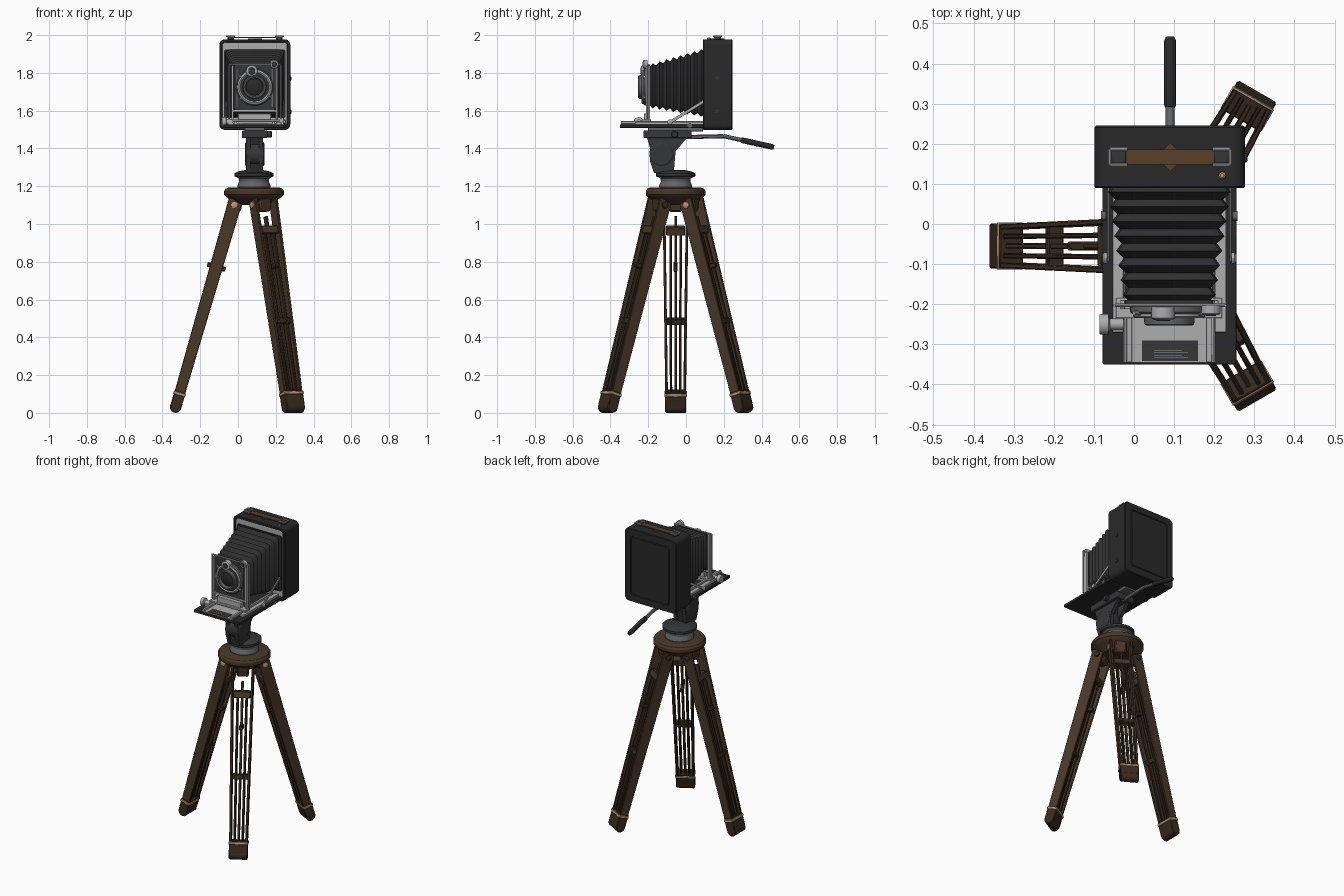
import bpy, bmesh, math
from mathutils import Vector as V

CX, CY = 0.085, -0.055   # tripod axis
LX = 0.088               # camera centre line


def material(name, r, g, b):
    m = bpy.data.materials.new(name)
    m.diffuse_color = (r, g, b, 1)
    return m


BLACK = material("black leather", 0.022, 0.022, 0.022)
BELLOW = material("bellows black", 0.028, 0.028, 0.028)
DARK = material("dark metal", 0.036, 0.037, 0.04)
STEEL = material("steel grey", 0.12, 0.13, 0.14)
SILVER = material("light silver", 0.42, 0.42, 0.42)
WOOD = material("brown wood", 0.066, 0.038, 0.021)
DWOOD = material("dark wood", 0.04, 0.023, 0.014)
STRAP = material("strap leather", 0.1, 0.05, 0.022)
BRASS = material("brass", 0.5, 0.33, 0.19)


def make(name, bm, mat):
    bmesh.ops.recalc_face_normals(bm, faces=bm.faces)
    me = bpy.data.meshes.new(name)
    bm.to_mesh(me)
    bm.free()
    me.materials.append(mat)
    ob = bpy.data.objects.new(name, me)
    bpy.context.collection.objects.link(ob)
    return ob


def add_loft(bm, rings):
    vs = [[bm.verts.new(p) for p in r] for r in rings]
    n = len(vs[0])
    for a, b in zip(vs, vs[1:]):
        for i in range(n):
            bm.faces.new((a[i], a[(i + 1) % n], b[(i + 1) % n], b[i]))
    bm.faces.new(vs[0])
    bm.faces.new(vs[-1])


def loft(name, rings, mat):
    bm = bmesh.new()
    add_loft(bm, rings)
    return make(name, bm, mat)


def box(name, x, y, z, mat, bevel=0):
    """Box from (min, max) ranges."""
    ob = loft(name, [[(x[0], y[0], h), (x[1], y[0], h), (x[1], y[1], h), (x[0], y[1], h)] for h in z], mat)
    if bevel:
        m = ob.modifiers.new("edge", 'BEVEL')
        m.width, m.segments = bevel, 2
    return ob


def bar(name, p0, p1, w, t, side, mat, bevel=0.003):
    """Tapering beam: w = (start, end) depth, t = thickness along side."""
    p0, p1, s = V(p0), V(p1), V(side).normalized()
    d = (p1 - p0).normalized().cross(s).normalized()
    rings = [[p + d * k * a / 2 + s * t * b / 2 for a, b in ((-1, -1), (1, -1), (1, 1), (-1, 1))]
             for p, k in ((p0, w[0]), (p1, w[1]))]
    ob = loft(name, rings, mat)
    m = ob.modifiers.new("edge", 'BEVEL')
    m.width = bevel
    return ob


def lathe(name, prof, origin, axis, mat, n=32):
    """Turned part: prof is (radius, distance along axis)."""
    q = V((0, 0, 1)).rotation_difference(V(axis))
    o = V(origin)
    return loft(name, [[o + q @ V((r * math.cos(k * math.tau / n), r * math.sin(k * math.tau / n), h))
                        for k in range(n)] for r, h in prof], mat)


def rods(name, paths, r, mat, n=8):
    """Round rods along straight segments."""
    bm = bmesh.new()
    for pts in paths:
        for a, b in zip(pts, pts[1:]):
            a, b = V(a), V(b)
            q = V((0, 0, 1)).rotation_difference(b - a)
            ring = [q @ V((r * math.cos(k * math.tau / n), r * math.sin(k * math.tau / n), 0)) for k in range(n)]
            add_loft(bm, [[a + v for v in ring], [b + v for v in ring]])
    return make(name, bm, mat)


def rrect(y, x0, x1, z0, z1, r, n=4):
    """Rounded rectangle ring in the xz plane."""
    pts = []
    for i, (x, z) in enumerate(((x1 - r, z1 - r), (x0 + r, z1 - r), (x0 + r, z0 + r), (x1 - r, z0 + r))):
        for k in range(n + 1):
            a = (i + k / n) * math.pi / 2
            pts.append((x + r * math.cos(a), y, z + r * math.sin(a)))
    return pts


# --- Tripod legs ---
for i, deg in enumerate((180, 60, -60)):
    a = math.radians(deg)
    U, S = V((math.cos(a), math.sin(a), 0)), V((-math.sin(a), math.cos(a), 0))

    def P(z, v=0.0, out=0.0):
        """Point on the leg axis at height z, shifted sideways and outwards."""
        rad = 0.105 + (1.1 - z) * 0.31 / 1.07 + out
        return V((CX, CY, z)) + U * rad + S * v

    for k in (-1, 1):
        bar(f"leg_{i}_side_rail", P(1.13, 0.062 * k), P(0.04, 0.047 * k), (0.075, 0.056), 0.014, S, WOOD)
        bar(f"leg_{i}_inner_rail", P(0.98, 0.027 * k), P(0.04, 0.024 * k), (0.045, 0.045), 0.013, S, DWOOD)
        lathe(f"leg_{i}_hinge_bolt", [(0.018, 0), (0.018, 0.008), (0.01, 0.012)],
              P(1.1, 0.069 * k), S * k, DWOOD if k * (1 if i else -1) > 0 else BRASS, 12)
    bar(f"leg_{i}_centre_slat", P(1.04), P(0.08), (0.03, 0.03), 0.014, S, WOOD)
    bar(f"leg_{i}_top_brace", P(0.985), P(0.945), (0.055, 0.055), 0.1, S, WOOD)
    bar(f"leg_{i}_mid_brace", P(0.5), P(0.47), (0.04, 0.04), 0.1, S, DWOOD)
    bar(f"leg_{i}_lock_knob", P(0.785), P(0.76), (0.1, 0.1), 0.022, S, DWOOD)
    # Foot with rounded end and brass clamp
    bar(f"leg_{i}_foot", P(0.115), P(0.035), (0.06, 0.06), 0.112, S, DWOOD)
    lathe(f"leg_{i}_foot_roller", [(0.026, 0), (0.031, 0.005), (0.031, 0.107), (0.026, 0.112)],
          P(0.031, -0.056), S, DWOOD, 16)
    bar(f"leg_{i}_brass_clamp", P(0.108), P(0.092), (0.066, 0.066), 0.118, S, BRASS)
    # Hinge lug under the hub
    bar(f"leg_{i}_hinge_lug", P(1.155, 0, 0.005), P(1.065, 0, -0.02), (0.08, 0.05), 0.07, S, WOOD, 0.008)

# --- Hub and panning base ---
lathe("tripod_hub", [(0.09, 1.10), (0.135, 1.135), (0.15, 1.145), (0.158, 1.155), (0.158, 1.175), (0.15, 1.187),
                     (0.135, 1.193)], (CX, CY, 0), (0, 0, 1), WOOD, 40)
lathe("pan_base", [(0.085, 1.19), (0.088, 1.20), (0.085, 1.21), (0.078, 1.225), (0.08, 1.24), (0.095, 1.25)],
      (CX, CY, 0), (0, 0, 1), STEEL, 40)
lathe("pan_disc", [(0.095, 1.248), (0.104, 1.253), (0.104, 1.268), (0.085, 1.278), (0.05, 1.285)],
      (CX, CY, 0), (0, 0, 1), DARK, 40)

# --- Tilt head ---
cheek = ((-0.21, 1.47), (0.03, 1.47), (0.0, 1.45), (-0.055, 1.385), (-0.065, 1.27), (-0.17, 1.27), (-0.19, 1.33),
         (-0.19, 1.40))
for k in (-1, 1):
    loft("tilt_cheek", [[(LX + k * d, y, z) for y, z in cheek] for d in (0.022, 0.045)], DARK)
lathe("tilt_barrel", [(0.055, -0.052), (0.064, -0.046), (0.064, 0.046), (0.055, 0.052)],
      (LX, -0.13, 1.37), (1, 0, 0), DARK, 32)
box("tilt_core", (LX - 0.024, LX + 0.024), (-0.17, -0.07), (1.27, 1.46), BLACK)
box("head_plate", (0.02, 0.156), (-0.225, 0.03), (1.455, 1.495), DARK, 0.006)
box("quick_release", (0.035, 0.141), (-0.2, 0.09), (1.49, 1.512), STEEL, 0.003)
lathe("release_knob", [(0.016, 0), (0.018, 0.004), (0.018, 0.02), (0.014, 0.024)], (0.155, -0.06, 1.475), (1, 0, 0), DARK, 16)
rods("pan_handle_rod", [[(0.09, 0.0, 1.46), (0.09, 0.2, 1.465), (0.09, 0.34, 1.434)]], 0.011, STEEL, 12)
lathe("pan_handle_grip", [(0.012, 0), (0.015, 0.006), (0.015, 0.17), (0.011, 0.18)],
      (0.09, 0.29, 1.445), (0, 0.976, -0.215), BLACK, 16)

# --- Camera body with front recess and rear panel groove ---
bx = (-0.099, 0.277, 1.498, 1.978)


def body_ring(y, d, r):
    return rrect(y, bx[0] + d, bx[1] - d, bx[2] + d, bx[3] - d, r, 5)


loft("camera_body", [body_ring(0.112, 0.016, 0.018), body_ring(0.09, 0.014, 0.02), body_ring(0.09, 0.003, 0.028),
                     body_ring(0.094, 0, 0.03), body_ring(0.241, 0, 0.03), body_ring(0.245, 0.004, 0.028),
                     body_ring(0.245, 0.044, 0.02), body_ring(0.24, 0.047, 0.018), body_ring(0.24, 0.052, 0.016),
                     body_ring(0.245, 0.055, 0.015)], BLACK)
loft("front_frame", [rrect(y, -0.083, 0.26, 1.516, 1.962, 0.018) for y in (0.113, 0.1)], SILVER)
loft("front_opening", [rrect(y, -0.074, 0.251, 1.56, 1.925, 0.012) for y in (0.1, 0.094)], BLACK)
for z in (1.595, 1.77):
    lathe("side_stud", [(0.012, 0), (0.012, 0.004), (0.007, 0.007)], (0.276, 0.165, z - 0.0), (1, 0, 0), DARK, 12)

# --- Carry strap on top ---
box("carry_strap", (-0.03, 0.215), (0.148, 0.186), (1.984, 1.99), STRAP)
c = (0.09, 0.167)
loft("strap_diamond", [[(c[0] + 0.036, c[1], z), (c[0], c[1] + 0.036, z), (c[0] - 0.036, c[1], z),
                        (c[0], c[1] - 0.036, z)] for z in (1.976, 1.983)], STRAP)
for k in (-1, 1):
    x = c[0] + k * 0.128
    box("strap_mount", (x - 0.018, x + 0.018), (0.15, 0.184), (1.976, 1.993), DARK, 0.004)
    x0, x1 = x - k * 0.022, x + k * 0.022
    rods("strap_loop", [[(x0, 0.147, 1.994), (x1, 0.147, 1.994), (x1, 0.187, 1.994), (x0, 0.187, 1.994)]], 0.0045, SILVER)
lathe("brass_button", [(0.009, 0), (0.009, 0.006), (0.005, 0.01)], (0.22, 0.121, 1.977), (0, 0, 1), BRASS, 12)

# --- Bellows: alternating crests and valleys ---
rings = []
PLEATS = 8
for j in range(PLEATS * 2 + 1):
    t = j / (PLEATS * 2)
    d = 0.0 if j % 2 else 0.016
    h = 0.156 - 0.042 * t - d
    rings.append(rrect(0.098 - 0.293 * t, LX - h, LX + h, 1.565 + 0.05 * t + d, 1.93 - 0.085 * t - d, 0.022, 2))
loft("bellows", rings, BELLOW)

# --- Drop bed and focusing tracks ---
box("bed_board", (-0.078, 0.255), (-0.35, 0.1), (1.508, 1.526), BLACK, 0.003)
box("focus_plate", (-0.025, 0.2), (-0.345, -0.185), (1.525, 1.532), SILVER)
for k in (-1, 1):
    box("bed_track", (LX + k * 0.128 - 0.014, LX + k * 0.128 + 0.014), (-0.27, 0.095), (1.525, 1.54), SILVER, 0.002)
    box("inner_track", (LX + k * 0.1 - 0.007, LX + k * 0.1 + 0.007), (-0.345, 0.09), (1.525, 1.545), SILVER, 0.002)
    box("track_groove", (LX + k * 0.112 - 0.003, LX + k * 0.112 + 0.003), (-0.345, 0.09), (1.525, 1.534), STEEL)
    # Folding strut and hinge pins
    bar("bed_strut", (LX + k * 0.152, -0.09, 1.535), (LX + k * 0.152, 0.095, 1.65), (0.016, 0.016), 0.006, (1, 0, 0), SILVER, 0.001)
    lathe("strut_pin", [(0.014, 0), (0.014, 0.008), (0.008, 0.012)], (LX + k * 0.155, -0.085, 1.54), (k, 0, 0), SILVER, 12)
    lathe("bed_hinge", [(0.013, 0), (0.013, 0.012)], (LX + k * 0.158, 0.02, 1.52), (k, 0, 0), STEEL, 12)
box("scale_plate", (0.02, 0.16), (-0.342, -0.29), (1.53, 1.535), DARK)
for j in range(4):
    box("scale_line", (0.05, 0.135 - 0.015 * (j % 2)), (-0.334 + 0.006 * j, -0.3325 + 0.006 * j), (1.534, 1.536), BRASS)
lathe("focus_knob", [(0.024, 0), (0.026, 0.004), (0.026, 0.022), (0.014, 0.026), (0.014, 0.06)],
      (-0.086, -0.25, 1.54), (1, 0, 0), SILVER, 20)

# --- Front standard ---
box("standard_base", (-0.045, 0.22), (-0.235, -0.185), (1.54, 1.553), SILVER, 0.003)
box("standard_foot", (0.0, 0.175), (-0.222, -0.19), (1.55, 1.585), SILVER, 0.003)
loft("lens_board", [rrect(y, -0.022, 0.198, 1.6, 1.845, 0.015) for y in (-0.206, -0.19)], DARK)
for k in (-1, 1):
    box("standard_upright", (LX + k * 0.117 - 0.006, LX + k * 0.117 + 0.006), (-0.212, -0.19), (1.55, 1.84), SILVER, 0.002)
    box("board_trim", (LX + k * 0.093 - 0.003, LX + k * 0.093 + 0.003), (-0.21, -0.2), (1.62, 1.82), STEEL)
box("standard_sill", (-0.03, 0.206), (-0.212, -0.19), (1.592, 1.604), SILVER, 0.002)
rods("wire_finder", [[(-0.047, -0.203, 1.555), (-0.047, -0.203, 1.845), (0.226, -0.203, 1.845),
                      (0.226, -0.203, 1.555)]], 0.0045, SILVER)

# --- Shutter and lens ---
LC = (LX, -0.205, 1.725)
F = (0, -1, 0)
lathe("shutter_housing", [(0.098, 0), (0.098, 0.014), (0.092, 0.02)], LC, F, STEEL, 40)
lathe("shutter_rim", [(0.09, 0.018), (0.09, 0.026), (0.083, 0.03), (0.076, 0.026), (0.076, 0.02)], LC, F, SILVER, 40)
lathe("shutter_face", [(0.077, 0.018), (0.077, 0.024), (0.066, 0.026)], LC, F, DARK, 40)
lathe("lens_barrel", [(0.064, 0.02), (0.062, 0.045), (0.057, 0.048), (0.05, 0.046), (0.044, 0.03)], LC, F, STEEL, 40)
lathe("lens_glass", [(0.046, 0.03), (0.034, 0.036), (0.018, 0.04), (0.006, 0.041)], LC, F, BLACK, 32)
lathe("speed_dial", [(0.03, 0), (0.03, 0.03), (0.024, 0.034)], (0.073, -0.205, 1.81), F, SILVER, 24)
lathe("speed_dial_face", [(0.019, 0), (0.017, 0.004)], (0.073, -0.238, 1.81), F, DARK, 20)
lathe("viewfinder", [(0.024, 0), (0.024, 0.02), (0.019, 0.024)], (0.192, -0.203, 1.845), F, SILVER, 24)
lathe("viewfinder_glass", [(0.014, 0), (0.012, 0.003)], (0.192, -0.226, 1.845), F, DARK, 16)
rods("shutter_levers", [[(0.0, -0.222, 1.79), (0.03, -0.222, 1.765)], [(0.175, -0.222, 1.67), (0.145, -0.222, 1.69)],
                        [(0.17, -0.222, 1.78), (0.145, -0.222, 1.76)], [(0.01, -0.222, 1.66), (0.035, -0.222, 1.685)]], 0.006, SILVER)

# --- Shading ---
bpy.ops.object.select_all(action='SELECT')
bpy.context.view_layer.objects.active = bpy.context.selected_objects[0]
bpy.ops.object.shade_smooth_by_angle(angle=math.radians(30))
